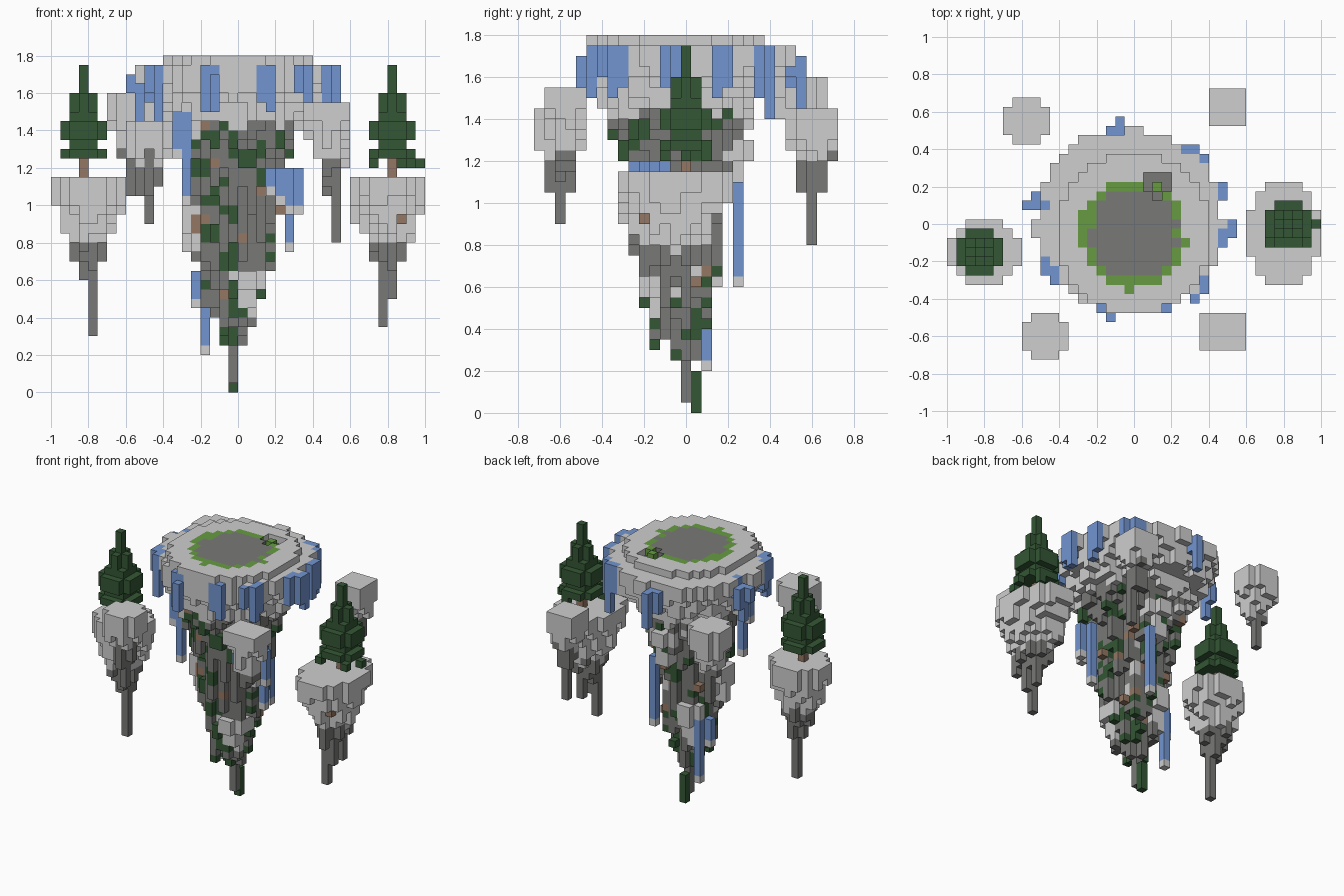
import bpy, math, random
from mathutils import Vector, noise

if "Cube" in bpy.data.objects:
    bpy.data.objects.remove(bpy.data.objects["Cube"], do_unlink=True)
random.seed(4)
S = 0.05  # block size

COLOURS = {
    "pale_stone": (0.61, 0.62, 0.61), "dark_stone": (0.19, 0.19, 0.185),
    "grass": (0.135, 0.33, 0.055), "foliage": (0.034, 0.095, 0.035),
    "water": (0.17, 0.3, 0.63), "soil": (0.3, 0.185, 0.125),
}
NAMES = list(COLOURS)
MATS = []
for name, rgb in COLOURS.items():
    m = bpy.data.materials.new(name)
    m.use_nodes = True
    m.diffuse_color = (*rgb, 1)
    bsdf = m.node_tree.nodes["Principled BSDF"]
    bsdf.inputs["Base Color"].default_value = (*rgb, 1)
    bsdf.inputs["Roughness"].default_value = 0.9
    MATS.append(m)

cells = {}  # block index -> (part, colour)
SIDES = [(s if a == 0 else 0, s if a == 1 else 0, s if a == 2 else 0)
         for a in range(3) for s in (-1, 1)]


def put(part, colour, i, j, k):
    cells[i, j, k] = (part, colour)


def cell(x, y):
    return math.floor(x / S + 0.001), round(y / S)


def column(part, colour, x, y, z0, z1):
    i, j = cell(x, y)
    for k in range(round(z0 / S), round(z1 / S)):
        put(part, colour, i, j, k)


def footprint(cx, cy, rx, ry, power=2):
    """Blocks whose centres lie in a rounded outline, with the scaled distance."""
    for i in range(-20, 20):
        for j in range(-14, 15):
            u, v = abs((i + 0.5) * S - cx) / rx, abs(j * S - cy) / ry
            d = (u ** power + v ** power) ** (1 / power)
            if d <= 1:
                yield i, j, d


def lerp(profile, z):
    for (z0, r0), (z1, r1) in zip(profile, profile[1:]):
        if z <= z1:
            return r0 + (r1 - r0) * max(0, z - z0) / (z1 - z0)
    return profile[-1][1]


def floating_rock(part, cx, cy, rx, ry, top, pale, dark, spikes=(), power=2):
    """Flat-topped rock: pale bowl, dark lower core, hanging spikes."""
    for i, j, d in footprint(cx, cy, rx, ry, power):
        rough = random.uniform(-0.12, 0.12)
        depth = pale + dark
        for n in range(round(depth / S)):
            t = n * S / depth
            if n < 2 or d + rough < 1.1 - 0.9 * t:
                colour = "pale_stone" if n * S < pale + rough * 0.5 else "dark_stone"
                put(part, colour, i, j, round(top / S) - 1 - n)
    for x, y, bottom in spikes:
        column(part, "dark_stone", x, y, bottom, top - pale)


def spruce(part, x, y, base):
    """Trunk with stacked tiers and a thin tip."""
    ci, cj = cell(x, y)
    k0 = round(base / S)
    column(part, "soil", x, y, base, base + 0.3)
    for n, r in enumerate((2, 1, 2, 2, 1, 1, 1, 0, 0, 0)):
        for a in range(-r, r + 1):
            for b in range(-r, r + 1):
                corner = abs(a) == r and abs(b) == r
                if r and corner and (r == 2 or n > 4):
                    continue
                put(part, "foliage", ci + a, cj + b, k0 + 2 + n)


# Main island: tapering core under a wide bowl
PROFILE = [(0.25, 0.06), (0.4, 0.11), (0.6, 0.16), (0.8, 0.19), (1.0, 0.22), (1.2, 0.26),
           (1.4, 0.32), (1.5, 0.4), (1.6, 0.47), (1.7, 0.51)]
for i, j, d in footprint(-0.02, 0, 0.55, 0.55):
    x, y = (i + 0.5) * S, j * S
    rough = random.uniform(-0.035, 0.035)
    for k in range(5, 35):
        z = (k + 0.5) * S
        centre_y = -0.03 if z < 1.5 else 0.01
        dist = math.hypot(x + 0.02, y - centre_y)
        if dist + rough * (0.4 if z > 1.55 else 1) < lerp(PROFILE, z) - (0.01 if k == 34 else 0):
            put("main_island", "pale_stone" if z > 1.45 + rough or dist > 0.33 else "dark_stone", i, j, k)
column("main_island", "dark_stone", -0.05, 0, 0.05, 0.6)
column("main_island", "foliage", -0.05, 0.05, 0, 0.2)
column("main_island", "dark_stone", 0, 0, 0.25, 0.6)
column("main_island", "dark_stone", -0.1, -0.05, 0.35, 0.6)
column("main_island", "dark_stone", -0.1, -0.15, 0.3, 0.7)

# Pale ledges on the core
for x, y, top, r in ((-0.225, -0.05, 1.0, 0.09), (0.05, -0.11, 0.65, 0.1),
                     (-0.1, 0.1, 0.75, 0.09), (0, 0.24, 1.3, 0.08)):
    floating_rock("rock_ledges", x, y, r, r, top, 0.25, 0.05)

# Summit: raised stone ring level with grass and a dark centre
for i, j, d in footprint(0, -0.05, 0.41, 0.43):
    r = d * 0.42 + 0.02 * noise.noise(Vector((i, j, 0)) * 0.7)
    if r > 0.29:
        put("summit_rim", "pale_stone", i, j, 35)
    else:
        put("summit_floor", "grass" if r > 0.235 else "dark_stone", i, j, 35)
# Sunken notch at the back of the summit
for i, j in ((1, 5), (2, 5), (3, 5), (1, 4), (3, 4), (2, 3)):
    cells.pop((i, j, 35), None)
    put("summit_floor", "dark_stone", i, j, 34)

# Moss and soil scattered over the exposed core
for (i, j, k), (part, colour) in list(cells.items()):
    open_side = any((i + a, j + b, k + c) not in cells for a, b, c in SIDES)
    if part == "main_island" and colour == "dark_stone" and open_side and 3 < k < 30:
        n = noise.noise(Vector((i, j, k)) * 0.45)
        if n > 0.26 or random.random() < 0.05:
            put(part, "foliage", i, j, k)
        elif random.random() < 0.05:
            put(part, "soil", i, j, k)
        elif n < -0.5:
            put(part, "pale_stone", i, j, k)
for n in range(24):
    a, z = random.uniform(0, 6.28), random.uniform(0.3, 1.4)
    r = lerp(PROFILE, z) + 0.01
    colour = random.choice(("foliage", "foliage", "soil"))
    column("moss_tufts", colour, r * math.cos(a) - 0.02, r * math.sin(a) - 0.03, z, z + 0.06)

# Short waterfalls over the rim: x, y, bottom
RIM_FALLS = [
    (-0.1, 0.55, 1.45), (-0.1, 0.5, 1.6), (-0.15, 0.5, 1.55), (-0.55, 0.1, 1.45), (-0.6, 0.1, 1.6),
    (-0.5, 0.1, 1.6), (-0.55, 0.15, 1.55), (-0.5, -0.2, 1.55), (-0.5, -0.25, 1.6), (-0.45, -0.3, 1.45),
    (-0.45, -0.25, 1.5), (-0.2, -0.45, 1.5), (-0.15, -0.45, 1.6), (-0.15, -0.5, 1.5),
    (0.1, -0.45, 1.55), (0.15, -0.45, 1.5), (0.3, -0.4, 1.6), (0.35, -0.35, 1.5), (0.35, -0.3, 1.55),
    (0.45, -0.1, 1.55), (0.45, -0.05, 1.6), (0.5, -0.05, 1.55), (0.5, 0, 1.5),
    (0.45, 0.15, 1.5), (0.45, 0.2, 1.55), (0.25, 0.4, 1.55), (0.3, 0.4, 1.4), (0.35, 0.35, 1.5),
]
for x, y, bottom in RIM_FALLS:
    column("rim_waterfalls", "water", x, y, bottom, 1.7 if abs(x) > 0.52 or abs(y) > 0.47 else 1.75)
# Long falls beside the core, ending in a pale foam block
for x, y, bottom, top in ((-0.3, -0.25, 1.05, 1.5), (-0.35, -0.25, 1.3, 1.5), (-0.2, 0.1, 0.25, 0.65),
                          (-0.25, 0.05, 0.5, 0.65), (0.05, 0.25, 0.65, 1.1),
                          (0.25, -0.1, 0.8, 1.2), (0.2, -0.2, 1.05, 1.2), (0.25, -0.2, 1.0, 1.2),
                          (0.3, -0.15, 1.0, 1.2), (0.15, -0.25, 1.1, 1.2)):
    column("long_waterfalls", "water", x, y, bottom, top)
    column("long_waterfalls", "pale_stone", x, y, bottom - S, bottom)

# Two tree islands
floating_rock("right_tree_island", -0.8, -0.15, 0.21, 0.19, 1.15, 0.35, 0.15,
              ((-0.8, -0.15, 0.3), (-0.85, -0.15, 0.6), (-0.8, -0.1, 0.6), (-0.8, -0.2, 0.7)), 1.7)
floating_rock("left_tree_island", 0.8, -0.05, 0.21, 0.285, 1.15, 0.35, 0.15,
              ((0.75, -0.1, 0.35), (0.8, -0.1, 0.5), (0.8, 0, 0.5), (0.75, -0.05, 0.6), (0.8, -0.2, 0.65)), 1.7)
spruce("right_spruce", -0.85, -0.15, 1.15)
spruce("left_spruce", 0.8, 0, 1.15)
for x, y in ((0.95, 0), (0.9, -0.1), (0.7, -0.1), (0.85, 0.1)):
    column("left_spruce", "foliage", x, y, 1.2, 1.25)
column("right_tree_island", "soil", -0.85, -0.25, 0.9, 0.95)
column("left_tree_island", "soil", 0.85, -0.2, 0.9, 0.95)

# Four small bare rocks around the bowl
for part, x, y, rx, ry, top, pale, dark, tip in (
        ("back_right_rock", -0.575, 0.55, 0.14, 0.14, 1.6, 0.3, 0.1, 1.05),
        ("back_left_rock", 0.5, 0.625, 0.12, 0.12, 1.45, 0.25, 0.15, 0.8),
        ("front_right_rock", -0.475, -0.6, 0.135, 0.135, 1.45, 0.2, 0.2, 0.9),
        ("front_left_rock", 0.475, -0.575, 0.14, 0.11, 1.55, 0.3, 0.1, 1.15)):
    floating_rock(part, x, y, rx, ry, top, pale, dark, ((x, y, tip),))


# Turn each part's blocks into a mesh of exposed faces
def build(part):
    verts, index, faces, slots = [], {}, [], []
    for (i, j, k), (owner, colour) in cells.items():
        if owner != part:
            continue
        for side in SIDES:
            if (i + side[0], j + side[1], k + side[2]) in cells:
                continue
            axis = next(a for a in range(3) if side[a])
            u, v = (axis + 1) % 3, (axis + 2) % 3
            face = []
            for du, dv in ((0, 0), (1, 0), (1, 1), (0, 1)):
                p = [i, j, k]
                p[axis] += side[axis] > 0
                p[u] += du
                p[v] += dv
                key = tuple(p)
                if key not in index:
                    index[key] = len(verts)
                    verts.append((p[0] * S, (p[1] - 0.5) * S, p[2] * S))
                face.append(index[key])
            faces.append(face if side[axis] > 0 else face[::-1])
            slots.append(NAMES.index(colour))
    mesh = bpy.data.meshes.new(part)
    mesh.from_pydata(verts, [], faces)
    for m in MATS:
        mesh.materials.append(m)
    mesh.polygons.foreach_set("material_index", slots)
    mesh.update()
    bpy.context.collection.objects.link(bpy.data.objects.new(part, mesh))


for part in sorted({owner for owner, _ in cells.values()}):
    build(part)
